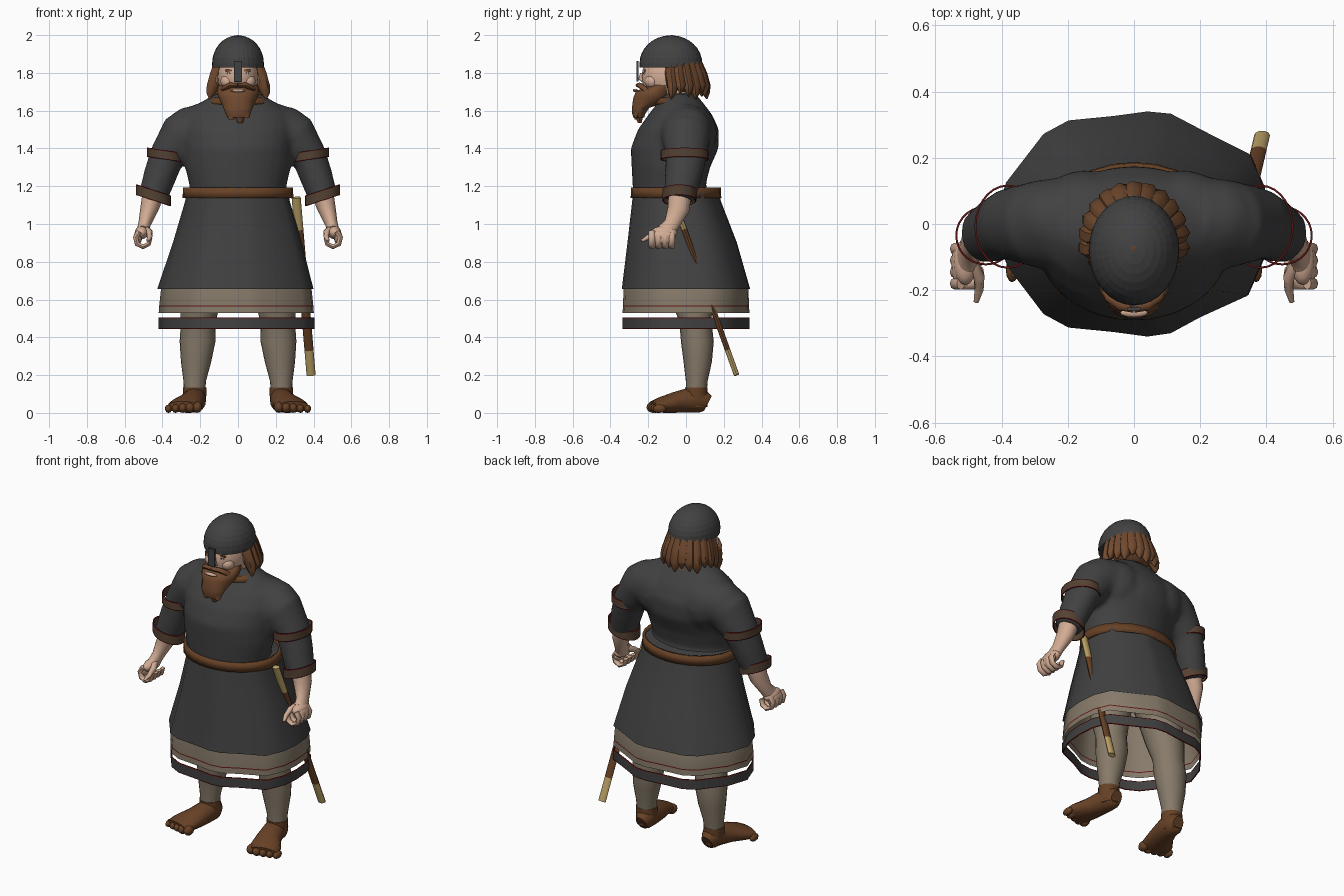
import bpy, bmesh
from math import sin, cos, pi, radians
from mathutils import Vector, Matrix

if "Cube" in bpy.data.objects:
    bpy.data.objects.remove(bpy.data.objects["Cube"])


def material(name, r, g, b):
    m = bpy.data.materials.new(name)
    m.use_nodes = True
    m.diffuse_color = (r, g, b, 1)
    node = next(n for n in m.node_tree.nodes if n.type == 'BSDF_PRINCIPLED')
    node.inputs["Base Color"].default_value = (r, g, b, 1)
    node.inputs["Roughness"].default_value = 0.8
    return m


CHARCOAL = material("charcoal cloth", .053, .053, .053)
STEEL = material("dark steel", .054, .054, .055)
LINEN = material("tan linen", .24, .195, .142)
LEATHER = material("brown leather", .135, .053, .019)
TRIM = material("brown trim", .088, .054, .033)
RED = material("dark red thread", .12, .008, .008)
HAIR = material("brown hair", .165, .068, .028)
SKIN = material("skin", .64, .41, .295)
GOLD = material("gold", .5, .36, .13)
WHITE = material("eye white", .6, .52, .45)

# Folded cloth cross-section shared by the skirt layers
FOLDS = [(.98, 0), (.96, .33), (.86, .62), (.57, .8), (.29, .98), (.12, 1), (-.12, .96),
         (-.45, .92), (-.63, .8), (-.9, .37), (-1, 0), (-.89, -.38), (-.63, -.8), (-.45, -.92),
         (-.12, -.96), (.12, -1), (.29, -.97), (.5, -.83), (.84, -.64), (.96, -.3)]


def circle(n):
    return [(cos(2 * pi * k / n), sin(2 * pi * k / n)) for k in range(n)]


def loft(bm, rings, section, flow=False, ref=(0, 1, 0), caps=True, slope=0, bands=None):
    """Join scaled sections at (x, y, z, rx, ry); flow turns them along the path."""
    n = len(section)
    pts = [Vector(r[:3]) for r in rings]
    loops = []
    for i, (x, y, z, rx, ry) in enumerate(rings):
        u, v = Vector((1, 0, 0)), Vector((0, 1, 0))
        if flow:
            t = (pts[min(i + 1, len(pts) - 1)] - pts[max(i - 1, 0)]).normalized()
            v = Vector(ref)
            v = (v - t * v.dot(t)).normalized()
            u = v.cross(t)
        loop = []
        for a, b in section:
            p = pts[i] + u * rx * a + v * ry * b
            p.z += slope * (p.x - x)
            loop.append(bm.verts.new(p))
        loops.append(loop)
    for i in range(len(loops) - 1):
        a, b = loops[i], loops[i + 1]
        for k in range(n):
            f = bm.faces.new((a[k], a[(k + 1) % n], b[(k + 1) % n], b[k]))
            f.material_index = bands[i] if bands else 0
    if caps:
        for loop, band in ((loops[0], 0), (loops[-1], -1)):
            f = bm.faces.new(loop)
            f.material_index = bands[band] if bands else 0


def ball(bm, centre, radii, seg=16):
    mat = Matrix.Translation(centre) @ Matrix.Diagonal((*radii, 1))
    bmesh.ops.create_uvsphere(bm, u_segments=seg, v_segments=seg // 2, radius=1, matrix=mat)


def box(bm, centre, size):
    bmesh.ops.create_cube(bm, size=1, matrix=Matrix.Translation(centre) @ Matrix.Diagonal((*size, 1)))


def finish(name, bm, mats, mirror=False, smooth=True, thick=0):
    bmesh.ops.recalc_face_normals(bm, faces=bm.faces)
    me = bpy.data.meshes.new(name)
    bm.to_mesh(me)
    bm.free()
    ob = bpy.data.objects.new(name, me)
    bpy.context.collection.objects.link(ob)
    for m in mats:
        me.materials.append(m)
    if smooth:
        bpy.ops.object.select_all(action='DESELECT')
        ob.select_set(True)
        bpy.context.view_layer.objects.active = ob
        bpy.ops.object.shade_smooth_by_angle(angle=radians(50))
    if mirror:
        ob.modifiers.new("mirror", 'MIRROR')
    if thick:
        ob.modifiers.new("thickness", 'SOLIDIFY').thickness = thick
    return ob


def trimmed_band(name, x, y, z, rx, ry, h, slope, mats, mirror, section):
    """Hoop of cloth with a thin thread along both edges."""
    bm = bmesh.new()
    e = .005
    zs = (z - h / 2, z - h / 2 + e, z + h / 2 - e, z + h / 2)
    loft(bm, [(x, y, k, rx, ry) for k in zs], section, caps=False, slope=slope, bands=(1, 0, 1))
    finish(name, bm, mats, mirror, thick=.006)


# Tunic: torso, shoulders and sleeves fused into one soft form
bm = bmesh.new()
loft(bm, [(0, -.06, 1.13, .26, .215), (0, -.09, 1.2, .257, .193), (0, -.08, 1.3, .28, .208),
          (0, -.06, 1.4, .29, .233), (0, -.04, 1.5, .3, .215), (0, -.03, 1.58, .28, .168),
          (0, -.03, 1.64, .205, .122), (0, -.04, 1.69, .12, .09)], circle(28))
for s in (-1, 1):
    ball(bm, (s * .25, .01, 1.49), (.135, .13, .133))
    ball(bm, (s * .15, .035, 1.48), (.14, .13, .15))
    loft(bm, [(s * .1, 0, 1.5, .12, .14), (s * .2, 0, 1.5, .138, .145), (s * .3, 0, 1.46, .13, .13),
              (s * .38, 0, 1.35, .094, .108), (s * .415, -.015, 1.25, .087, .098),
              (s * .455, -.035, 1.13, .077, .083)], circle(20), flow=True)
tunic = finish("tunic", bm, [CHARCOAL])
rm = tunic.modifiers.new("fuse", 'REMESH')
rm.mode, rm.voxel_size, rm.use_smooth_shade = 'VOXEL', .016, True
sm = tunic.modifiers.new("soften", 'SMOOTH')
sm.factor, sm.iterations = .5, 6

# Tunic skirt, linen underskirt and loose hem band
bm = bmesh.new()
loft(bm, [(0, -.08, 1.195, .24, .18), (0, -.053, 1.185, .27, .225), (0, -.05, 1.12, .28, .235),
          (0, -.02, .9, .345, .29), (-.01, 0, .655, .418, .34)], FOLDS, caps=False)
finish("tunic_skirt", bm, [CHARCOAL])
bm = bmesh.new()
loft(bm, [(0, -.03, .95, .32, .265), (-.005, 0, .66, .402, .33), (-.005, 0, .568, .412, .334),
          (-.005, 0, .562, .412, .334), (-.005, 0, .53, .415, .336)], FOLDS, caps=False,
     bands=(0, 0, 1, 0))
finish("underskirt", bm, [LINEN, RED])
trimmed_band("hem_band", -.004, 0, .475, .416, .336, .06, 0, [CHARCOAL, RED], False, FOLDS)

# Belt and collar
bm = bmesh.new()
loft(bm, [(0, -.053, 1.138, .294, .24), (0, -.053, 1.193, .29, .237)], circle(28), caps=False)
finish("belt", bm, [LEATHER], thick=.015)
bm = bmesh.new()
loft(bm, [(0, -.045, 1.638, .172, .13), (0, -.045, 1.67, .145, .113)], circle(24), caps=False)
finish("collar", bm, [LEATHER], thick=.01)

# Sleeve bands
trimmed_band("elbow_bands", .382, -.008, 1.365, .1, .127, .048, .15, [TRIM, RED], True, circle(28))
trimmed_band("cuff_bands", .448, -.035, 1.152, .092, .09, .056, .32, [TRIM, RED], True, circle(28))

# Forearms and curled hands
bm = bmesh.new()
loft(bm, [(.445, -.03, 1.17, .06, .062), (.47, -.04, 1.08, .048, .058), (.495, -.075, 1.0, .033, .042),
          (.505, -.105, .96, .033, .05)], circle(16), flow=True)
ball(bm, (.51, -.115, .955), (.036, .07, .035))
ball(bm, (.53, -.12, .93), (.022, .065, .04))
for j in range(4):
    y = -.075 - .035 * j
    for k in range(1):
        arc = [radians(60 - 50 * i) for i in range(6)]
    loft(bm, [(.503 + .04 * cos(a), y, .922 + .043 * sin(a), .015 - .0008 * i, .018)
              for i, a in enumerate(arc)], circle(8), flow=True)
loft(bm, [(.49, -.11, .975, .02, .02), (.468, -.16, .955, .018, .018), (.468, -.2, .93, .014, .014),
          (.477, -.235, .91, .008, .008)], circle(8), flow=True)
finish("forearms_and_hands", bm, [SKIN], mirror=True)

# Legs
bm = bmesh.new()
loft(bm, [(.23, .055, .11, .056, .055), (.229, .057, .17, .06, .058), (.222, .062, .27, .08, .075),
          (.214, .06, .38, .095, .087), (.21, .05, .48, .092, .085), (.2, .03, .6, .11, .11),
          (.15, 0, .9, .14, .15)], circle(20))
finish("legs", bm, [LINEN], mirror=True)

# Feet with toes
bm = bmesh.new()
loft(bm, [(.225, .116, .05, .035, .045), (.225, .085, .066, .056, .064), (.23, .02, .068, .062, .066),
          (.25, -.06, .055, .072, .055), (.28, -.13, .042, .09, .042), (.292, -.175, .032, .088, .03)],
     circle(16), flow=True, ref=(0, 0, 1))
loft(bm, [(.23, .055, .135, .062, .059), (.229, .055, .09, .061, .06), (.228, .055, .03, .05, .058)],
     circle(16))
for j in range(5):
    ball(bm, (.216 + .038 * j, -.173 + .011 * max(0, j - 1), .03 - .002 * j),
         (.027 - .002 * j, .036, .03 - .002 * j), 12)
finish("feet", bm, [LEATHER], mirror=True)

# Head, neck, ears and nose
bm = bmesh.new()
ball(bm, (0, -.1, 1.78), (.108, .135, .135), 24)
loft(bm, [(0, -.04, 1.6, .095, .085), (0, -.06, 1.72, .085, .085)], circle(16))
loft(bm, [(0, -.232, 1.8, .01, .01), (0, -.238, 1.768, .018, .016), (0, -.225, 1.752, .02, .01)],
     circle(10))
for s in (-1, 1):
    ball(bm, (s * .112, -.085, 1.77), (.012, .024, .035), 10)
    ball(bm, (s * .052, -.178, 1.755), (.042, .042, .038), 14)
finish("head", bm, [SKIN])
bm = bmesh.new()
ball(bm, (0, -.268, 1.707), (.042, .014, .009), 12)
finish("lips", bm, [SKIN])

# Eyes and brows
for name, z, y, size, mat in (("eyes", 1.797, -.22, (.026, .008, .008), WHITE),
                              ("pupils", 1.797, -.2235, (.008, .006, .008), STEEL),
                              ("eyebrows", 1.813, -.219, (.045, .009, .009), HAIR)):
    bm = bmesh.new()
    box(bm, (.044, y, z), size)
    finish(name, bm, [mat], mirror=True, smooth=False)

# Hair: cap with broad overlapping locks around the sides and back
bm = bmesh.new()
ball(bm, (0, -.02, 1.78), (.127, .13, .1), 20)
for j in range(13):
    a = radians(-8 + 196 * j / 12)
    c, s, drop = cos(a), sin(a), .014 * (j * 2 % 3)
    loft(bm, [(.1 * c, -.06 + .115 * s, 1.87, .026, .026), (.116 * c, -.06 + .14 * s, 1.8, .036, .033),
              (.133 * c, -.05 + .148 * s, 1.735, .037, .033),
              (.145 * c, -.05 + .154 * s, 1.695 + drop, .026, .023),
              (.152 * c, -.055 + .165 * s, 1.662 + drop, .004, .004)], circle(7))
finish("hair", bm, [HAIR])

# Beard with forked tip, and moustache
bm = bmesh.new()
loft(bm, [(0, -.125, 1.735, .106, .07), (0, -.163, 1.703, .112, .104), (0, -.178, 1.67, .104, .103),
          (0, -.195, 1.643, .09, .09), (0, -.24, 1.615, .078, .047), (0, -.25, 1.585, .066, .036),
          (0, -.25, 1.565, .058, .03)], circle(14))
for x, y, z in ((-.035, -.262, 1.552), (.012, -.245, 1.535), (.045, -.265, 1.56)):
    loft(bm, [(x * .8, -.25, 1.59, .032, .028), (x, y, z, .014, .01)], circle(8))
for s in (-1, 1):
    loft(bm, [(0, -.252, 1.735, .011, .016), (s * .04, -.246, 1.735, .014, .016),
              (s * .075, -.222, 1.718, .013, .016), (s * .098, -.185, 1.69, .006, .008)],
         circle(8), flow=True)
finish("beard", bm, [HAIR])

# Helmet with nose guard and crown stud
bm = bmesh.new()
dome = [(0, -.08, 1.828, .136, .165)]
for i in range(9):
    a = radians(i * 10.8)
    dome.append((0, -.08, 1.85 + .149 * sin(a), .137 * cos(a), .166 * cos(a)))
loft(bm, dome, circle(32))
finish("helmet", bm, [STEEL], smooth=False)
bm = bmesh.new()
box(bm, (0, -.257, 1.808), (.042, .01, .108))
finish("nose_guard", bm, [STEEL], smooth=False)
bm = bmesh.new()
ball(bm, (0, -.075, 1.994), (.014, .014, .006), 12)
finish("crown_stud", bm, [LEATHER])

# Scabbard hanging at the left hip
bm = bmesh.new()
top, tip = Vector((.308, -.07, 1.14)), Vector((.387, .268, .2))
loft(bm, [(*top.lerp(tip, t), .024, .015) for t in (0, .18, .86, 1)], circle(10), flow=True,
     bands=(0, 1, 0))
finish("scabbard", bm, [GOLD, LEATHER])
